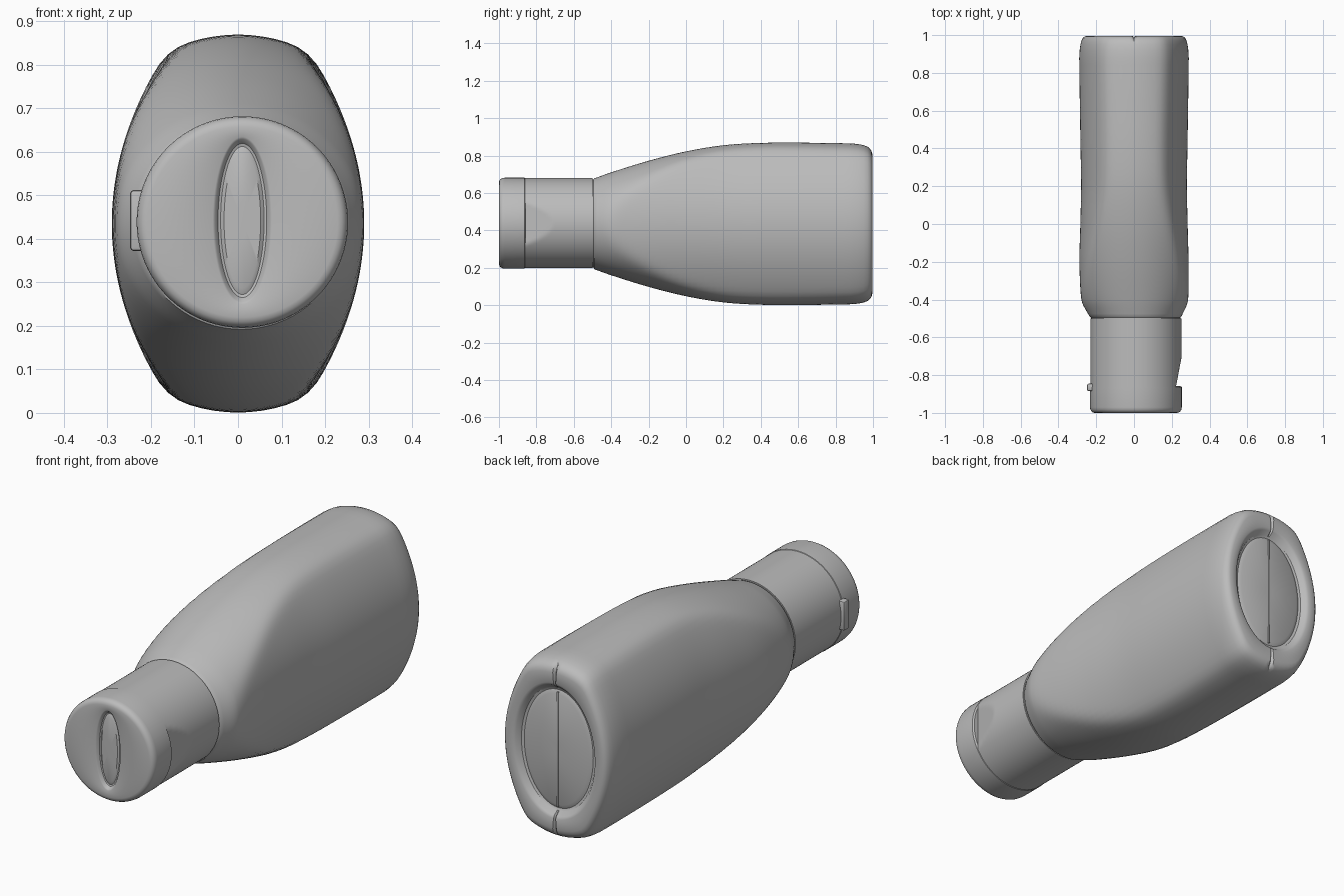
import bpy, bmesh, math
from math import sin, cos, pi, sqrt, radians

if "Cube" in bpy.data.objects:
    bpy.data.objects.remove(bpy.data.objects["Cube"])

grey = bpy.data.materials.new("plain grey")
grey.diffuse_color = (0.5, 0.5, 0.5, 1)
grey.use_nodes = True
grey.node_tree.nodes["Principled BSDF"].inputs["Base Color"].default_value = grey.diffuse_color

# Angles around the bottle axis, with extra ones beside the seam line
ANG = [2 * pi * i / 96 for i in range(96)]
ANG = sorted(ANG + [a + d for a in (pi / 2, 3 * pi / 2) for d in (-radians(1.5), radians(1.5))])


def finish(ob, angle=35):
    ob.data.materials.append(grey)
    bpy.ops.object.select_all(action='DESELECT')
    ob.select_set(True)
    bpy.context.view_layer.objects.active = ob
    bpy.ops.object.shade_smooth_by_angle(angle=radians(angle))


def loft(name, rings, angle=35):
    """Skin a list of rings (equal point counts) and close both ends."""
    bm = bmesh.new()
    vr = [[bm.verts.new(p) for p in r] for r in rings]
    n = len(vr[0])
    for a, b in zip(vr, vr[1:]):
        for i in range(n):
            j = (i + 1) % n
            bm.faces.new((a[i], a[j], b[j], b[i]))
    bm.faces.new(vr[0])
    bm.faces.new(vr[-1])
    bmesh.ops.recalc_face_normals(bm, faces=bm.faces[:])
    me = bpy.data.meshes.new(name)
    bm.to_mesh(me)
    bm.free()
    ob = bpy.data.objects.new(name, me)
    bpy.context.collection.objects.link(ob)
    finish(ob, angle)


def oval(y, w, h, cx, cz):
    return [(cx + w * cos(a), y, cz + h * sin(a)) for a in ANG]


def block(name, lo, hi, bevel):
    bm = bmesh.new()
    bmesh.ops.create_cube(bm, size=1)
    for v in bm.verts:
        v.co = [(l + h) / 2 + c * (h - l) for l, h, c in zip(lo, hi, v.co)]
    bmesh.ops.bevel(bm, geom=bm.edges[:], offset=bevel, segments=2, affect='EDGES', profile=0.5)
    me = bpy.data.meshes.new(name)
    bm.to_mesh(me)
    bm.free()
    ob = bpy.data.objects.new(name, me)
    bpy.context.collection.objects.link(ob)
    finish(ob)


# ---- Bottle body: oval section trimmed by two curved side panels ----
CZ, K = 0.435, 0.80
STATIONS = [  # y, half height, half width of oval, panel distance, x centre
    (-0.49, .243, .243, .286, .008), (-0.40, .275, .288, .286, .004),
    (-0.20, .337, .345, .289, 0), (0.0, .387, .385, .284, 0),
    (0.2, .42, .40, .280, 0), (0.4, .4325, .40, .283, 0),
    (0.65, .4335, .40, .287, 0), (0.88, .430, .40, .290, 0)]


def section(y, h, w, px, cx, s=1):
    pts = []
    for a in ANG:
        c, q = abs(cos(a)), abs(sin(a))
        r1 = 1 / sqrt((c / w) ** 2 + (q / h) ** 2)
        k = K * q * q
        r2 = px / c if k < 1e-6 else (-c + sqrt(c * c + 4 * k * px)) / (2 * k)
        r = s * (r1 ** -45 + r2 ** -45) ** (-1 / 45)
        pts.append((cx + r * cos(a), y, CZ + r * sin(a)))
    return pts


def spline(i, t):
    p = [STATIONS[max(0, min(len(STATIONS) - 1, i + d))] for d in (-1, 0, 1, 2)]
    out = []
    for k in range(5):
        d1 = (p[2][k] - p[0][k]) / (p[2][0] - p[0][0])
        d2 = (p[3][k] - p[1][k]) / (p[3][0] - p[1][0])
        L = p[2][0] - p[1][0]
        out.append((2*t**3 - 3*t*t + 1) * p[1][k] + (t**3 - 2*t*t + t) * L * d1
                   + (3*t*t - 2*t**3) * p[2][k] + (t**3 - t*t) * L * d2)
    out[0] = p[1][0] + t * (p[2][0] - p[1][0])
    return out


rings = [oval(-0.505, .236, .236, .01, .437), oval(-0.495, .236, .236, .009, .437)]
for i in range(len(STATIONS) - 1):
    rings += [section(*spline(i, t / 6)) for t in range(6)]
end = STATIONS[-1][1:]
rings.append(section(*STATIONS[-1]))
# rounded edge of the bottle base
for y, s in ((.92, .992), (.95, .978), (.97, .96), (.984, .935), (.992, .905), (.996, .87)):
    rings.append(section(y, *end, s))
# base rim, oval groove and recessed middle
rings += [oval(.996, .222, .325, 0, CZ), oval(.990, .210, .312, 0, CZ),
          oval(.968, .195, .295, 0, CZ), oval(.964, .183, .283, 0, CZ),
          oval(.972, .165, .265, 0, CZ), oval(.973, .02, .03, 0, CZ)]
# mould seam notch across the rim
for r in rings[-9:-4]:
    for i, p in enumerate(r):
        if abs(p[0]) < 0.003:
            r[i] = (p[0], p[1] - 0.012, p[2])
loft("bottle_body", rings)
block("base_seam", (-.004, .955, .16), (.004, .977, .71), .002)

# ---- Cap ----
CX, CC = 0.010, 0.4385
# lower cap with slanted thumb recess on the right side
rows = [-.862 + .362 * i / 36 for i in range(37)]
low = [oval(y, .241, .241, CX, CC) for y in rows]
low = [[(min(x, .222 + (y + .862) * .19), y, z) for x, y, z in r] for r in low]
loft("cap_base", low, 25)

# lid with rounded front edge and oval recess
lid = [(-.858, .236, .236), (-.864, .243, .243), (-.97, .243, .243), (-.982, .241, .241),
       (-.991, .236, .236), (-.997, .229, .229), (-1, .219, .219),
       (-1, .068, .192), (-.997, .063, .187), (-.984, .056, .177), (-.982, .05, .17),
       (-.988, .042, .155), (-.989, .01, .04)]
loft("cap_lid", [oval(y, w, h, CX, CC if w > .2 else .442) for y, w, h in lid])

# hinge on the left side
block("cap_hinge", (-.248, -.885, .372), (-.20, -.845, .512), .008)
